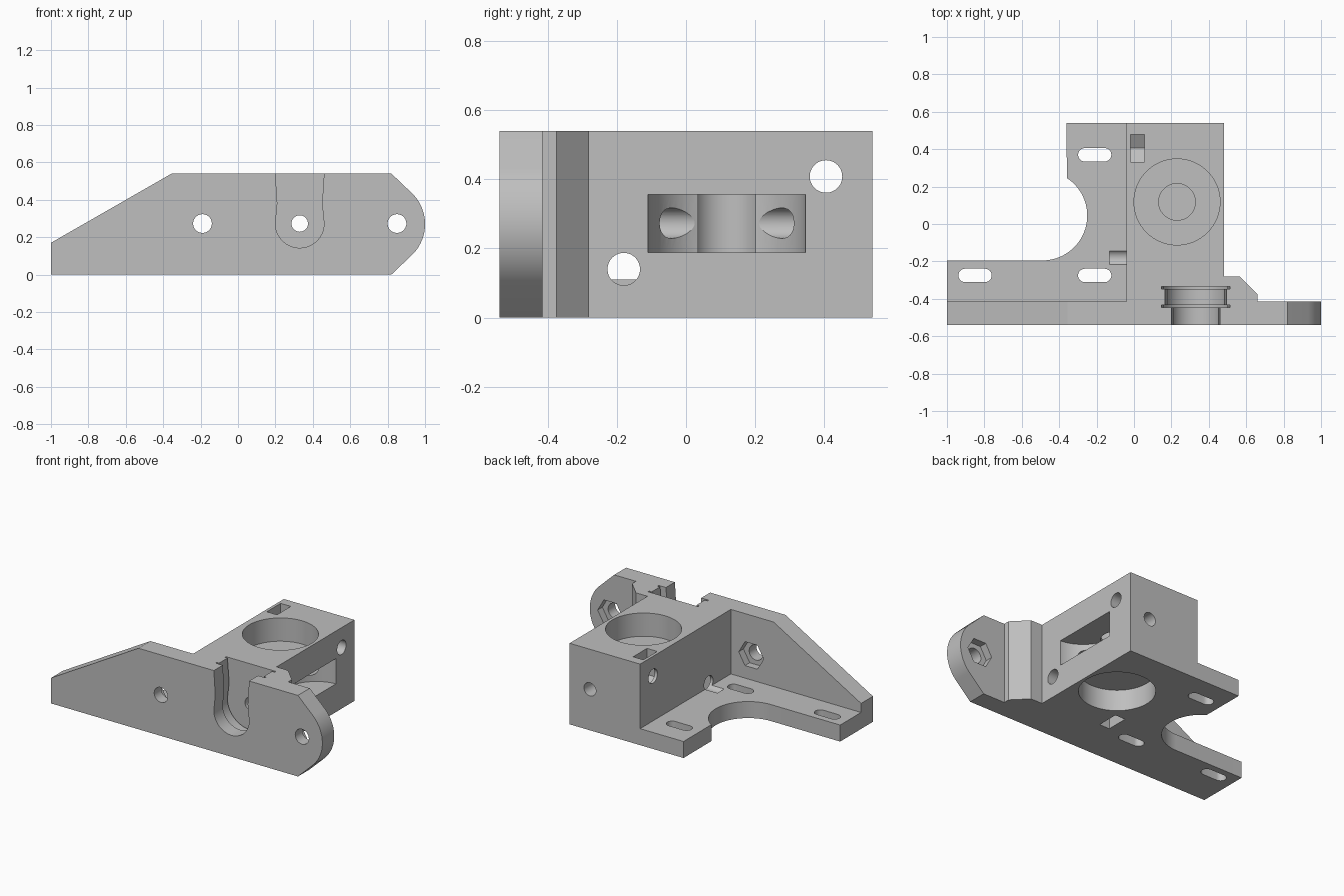
import bpy, bmesh
from math import sin, cos, pi, radians

cube = bpy.data.objects.get("Cube")
if cube:
    bpy.data.objects.remove(cube, do_unlink=True)

gray = bpy.data.materials.new("plain_gray")
gray.use_nodes = True
color = (0.52, 0.52, 0.52, 1)
gray.diffuse_color = color
gray.node_tree.nodes["Principled BSDF"].inputs["Base Color"].default_value = color


def prism(name, pts, axis, lo, hi):
    """Extrude a 2D outline along an axis: z uses (x, y), y uses (x, z), x uses (y, z)."""
    place = {"z": lambda u, v, w: (u, v, w),
             "y": lambda u, v, w: (u, w, v),
             "x": lambda u, v, w: (w, u, v)}[axis]
    bm = bmesh.new()
    bottom = [bm.verts.new(place(u, v, lo)) for u, v in pts]
    top = [bm.verts.new(place(u, v, hi)) for u, v in pts]
    bm.faces.new(bottom)
    bm.faces.new(top)
    for i in range(len(pts)):
        j = (i + 1) % len(pts)
        bm.faces.new((bottom[i], bottom[j], top[j], top[i]))
    bmesh.ops.recalc_face_normals(bm, faces=bm.faces)
    mesh = bpy.data.meshes.new(name)
    bm.to_mesh(mesh)
    bm.free()
    mesh.materials.append(gray)
    ob = bpy.data.objects.new(name, mesh)
    bpy.context.collection.objects.link(ob)
    return ob


def arc(cx, cy, r, a0, a1, n=32):
    angles = [radians(a0 + (a1 - a0) * i / n) for i in range(n + 1)]
    return [(cx + r * cos(a), cy + r * sin(a)) for a in angles]


def circle(cx, cy, r, n=48):
    return arc(cx, cy, r, 0, 360, n)[:-1]


def hexagon(cx, cy, r, turn=0):
    return arc(cx, cy, r, turn, turn + 360, 6)[:-1]


def combine(body, other, operation):
    mod = body.modifiers.new("combine", "BOOLEAN")
    mod.operation = operation
    mod.solver = "EXACT"
    mod.object = other
    bpy.context.view_layer.objects.active = body
    bpy.ops.object.modifier_apply(modifier=mod.name)
    bpy.data.objects.remove(other, do_unlink=True)


def cut(pts, axis, lo, hi):
    combine(body, prism("cutter", pts, axis, lo, hi), "DIFFERENCE")


H, PLATE, BACK, FRONT = 0.54, 0.11, 0.54, -0.54
WALL = -0.415

# Main block with the chamfered gusset on its left side
body = prism("mounting_bracket",
             [(-0.04, FRONT), (0.66, FRONT), (0.66, -0.375), (0.565, -0.28),
              (0.48, -0.28), (0.48, BACK), (-0.04, BACK)], "z", 0, H)

# Front wall with sloped end and rounded ear
wall = prism("front_wall",
             [(-1, 0), (0.82, 0)] + arc(0.77, 0.27, 0.23, -45, 45)
             + [(0.82, H), (-0.355, H), (-1, 0.17)], "y", FRONT, WALL)
combine(body, wall, "UNION")

# Base plate with the round motor cut-out
plate = prism("base_plate",
              [(-1, FRONT), (0.1, FRONT), (0.1, BACK), (-0.36, BACK)]
              + arc(-0.49, 0.045, 0.24, 57, -90) + [(-1, -0.195)], "z", 0, PLATE)
combine(body, plate, "UNION")

# Elongated screw slots in the plate
for x, y in [(-0.85, -0.275), (-0.21, -0.275), (-0.21, 0.37)]:
    cut(arc(x + 0.053, y, 0.036, -90, 90, 12) + arc(x - 0.053, y, 0.036, 90, 270, 12),
        "z", -0.1, 0.2)

# Bearing seats above and below, and the shaft bore between them
SX, SY = 0.23, 0.118
cut(circle(SX, SY, 0.23, 64), "z", 0.385, 0.7)
cut(circle(SX, SY, 0.23, 64), "z", -0.1, 0.14)
cut(circle(SX, SY, 0.098), "z", 0.17, 0.45)

# Idler wheel window in the left face
cut(circle(0.495, SY, 0.229, 64), "z", 0.188, 0.356)

# Feed channel from front to back
cut(circle(0.33, 0.273, 0.044), "y", -0.7, 0.7)

# Cross bolts with nut pockets opening upward and downward
for y, z, end, start in [(0.405, 0.408, 0.7, -0.3), (-0.18, 0.14, -0.1, -0.13)]:
    cut(circle(y, z, 0.047), "x", start, 0.8)
    s = 1 if end > z else -1
    r, w = 0.084, 0.073
    cut([(y - w, end), (y - w, z - s * r / 2), (y, z - s * r),
         (y + w, z - s * r / 2), (y + w, end)], "x", -0.02, 0.055)

# Wall screw holes with hexagonal nut recesses behind
for x in (-0.19, 0.85):
    cut(circle(x, 0.273, 0.05), "y", -0.7, -0.3)
    cut(hexagon(x, 0.273, 0.092), "y", WALL - 0.05, WALL + 0.03)

# Open-topped nozzle socket: neck, collar and two thin lips
for w, lo, hi in [(0.13, -0.7, -0.44), (0.165, -0.445, -0.338),
                  (0.184, -0.446, -0.434), (0.184, -0.347, -0.335)]:
    cx, cz = 0.33, 0.273
    pinch = w * 0.92
    cut([(cx - w, 0.6), (cx - w, H), (cx - pinch, 0.38)]
        + arc(cx, cz, w, 180, 360, 32)
        + [(cx + pinch, 0.38), (cx + w, H), (cx + w, 0.6)], "y", lo, hi)

# Smooth the bores while keeping machined edges sharp
body.data.materials.clear()
body.data.materials.append(gray)
for face in body.data.polygons:
    face.material_index = 0
bpy.ops.object.select_all(action="DESELECT")
body.select_set(True)
bpy.context.view_layer.objects.active = body
bpy.ops.object.shade_smooth_by_angle(angle=radians(25))
